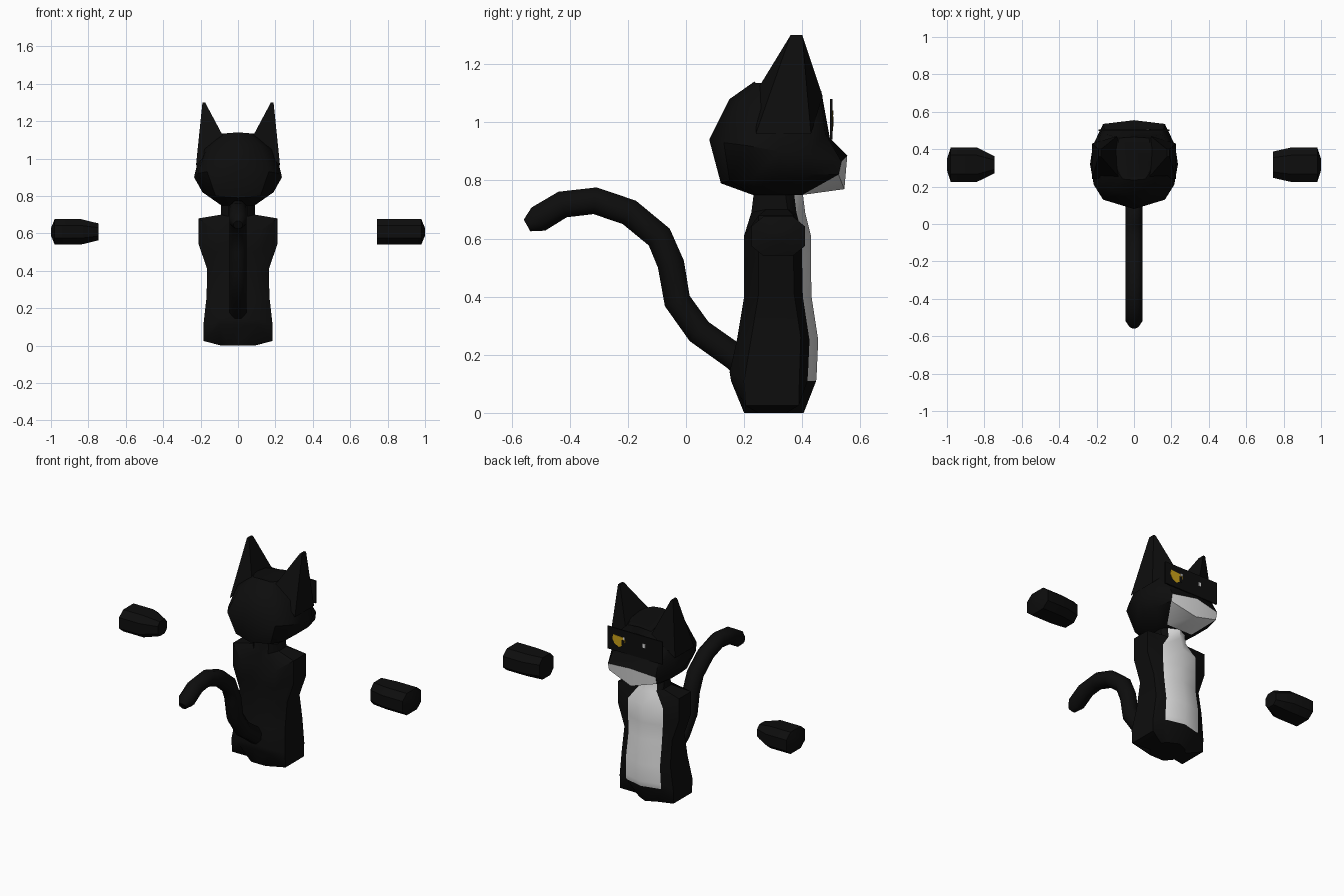
import bpy, bmesh, math
from mathutils import Vector

if "Cube" in bpy.data.objects:
    bpy.data.objects.remove(bpy.data.objects["Cube"])


def material(name, rgb):
    m = bpy.data.materials.new(name)
    m.diffuse_color = (*rgb, 1)
    m.use_nodes = True
    m.node_tree.nodes["Principled BSDF"].inputs["Base Color"].default_value = m.diffuse_color
    return m


BLACK = material("black_fur", (0.004, 0.004, 0.004))
WHITE = material("white_fur", (0.75, 0.75, 0.75))
YELLOW = material("yellow_eye", (0.6, 0.36, 0.01))


def finish(name, bm, mats, smooth=40):
    bmesh.ops.recalc_face_normals(bm, faces=bm.faces)
    me = bpy.data.meshes.new(name)
    bm.to_mesh(me)
    bm.free()
    for m in mats:
        me.materials.append(m)
    ob = bpy.data.objects.new(name, me)
    bpy.context.collection.objects.link(ob)
    bpy.ops.object.select_all(action='DESELECT')
    ob.select_set(True)
    bpy.context.view_layer.objects.active = ob
    bpy.ops.object.shade_smooth_by_angle(angle=math.radians(smooth))
    return ob


def loft(name, rings, mats=(BLACK,), paint=lambda band, col: 0, smooth=40):
    """Skin closed rings of points; paint picks the material per face."""
    bm = bmesh.new()
    vs = [[bm.verts.new(p) for p in r] for r in rings]
    n = len(vs[0])
    for b in range(len(vs) - 1):
        for c in range(n):
            d = (c + 1) % n
            f = bm.faces.new((vs[b][c], vs[b][d], vs[b + 1][d], vs[b + 1][c]))
            f.material_index = paint(b, c)
    bm.faces.new(vs[0])
    bm.faces.new(vs[-1])
    return finish(name, bm, mats, smooth)


def mirrored(half):
    """Half outline from back centre to front centre, completed across x."""
    return half + [(-x, y, z) for x, y, z in half[-2:0:-1]]


# Body with white chest strip: side z, centre z, half width, back y, front y
def body_ring(zs, zc, w, yb, yf):
    m = min(0.12, w * 0.7)
    return mirrored([(0, yb, zc), (w * 0.55, yb, zc), (w, yb + 0.05, zs),
                     (w, yf - 0.06, zs), (m, yf - 0.03, zc), (0, yf, zc)])


body = [body_ring(*p) for p in (
    (0, 0, 0.09, 0.20, 0.405), (0.025, 0.11, 0.185, 0.155, 0.448),
    (0.11, 0.14, 0.185, 0.15, 0.45), (0.26, 0.25, 0.168, 0.175, 0.455),
    (0.41, 0.40, 0.165, 0.20, 0.432), (0.54, 0.50, 0.21, 0.20, 0.43),
    (0.68, 0.61, 0.21, 0.20, 0.43), (0.70, 0.69, 0.09, 0.225, 0.41),
    (0.77, 0.77, 0.09, 0.235, 0.40))]
loft("body", body, (BLACK, WHITE), lambda b, c: int(b >= 1 and c in (4, 5)))

# Head with white muzzle
head = [
    [(0, .23, .75), (.05, .23, .75), (.09, .26, .75), (.09, .31, .75),
     (.09, .36, .75), (.09, .40, .75), (0, .40, .75)],
    [(0, .12, .79), (.12, .15, .80), (.16, .22, .80), (.19, .32, .82),
     (.19, .42, .82), (.165, .525, .82), (0, .545, .77)],
    [(0, .08, .94), (.165, .13, .93), (.215, .21, .92), (.235, .32, .90),
     (.22, .42, .89), (.165, .535, .865), (0, .555, .885)],
    [(0, .15, 1.08), (.12, .18, 1.07), (.17, .23, 1.05), (.20, .32, 1.05),
     (.195, .42, 1.03), (.15, .48, .96), (0, .495, .945)],
    [(0, .235, 1.14), (.06, .24, 1.135), (.08, .27, 1.135), (.09, .32, 1.135),
     (.09, .40, 1.125), (.08, .46, 1.10), (0, .465, 1.11)]]
loft("head", [mirrored(r) for r in head], (BLACK, WHITE),
     lambda b, c: int(b < 2 and c in (5, 6)))

# Ears
for side, s in (("left", -1), ("right", 1)):
    base = [(.08, .25, 1.12), (.225, .24, .96), (.225, .43, .96), (.09, .47, 1.09)]
    tip = [(.176, .36, 1.30), (.19, .36, 1.30), (.19, .40, 1.30), (.176, .40, 1.30)]
    loft(side + "_ear", [[(s * x, y, z) for x, y, z in r] for r in (base, tip)],
         smooth=25)

# Floating paws: x, half depth, half height
OCT = [(1, .5), (.55, 1), (-.55, 1), (-1, .5), (-1, -.5), (-.55, -1), (.55, -1), (1, -.5)]


def paw(name, s, sections):
    loft(name, [[(s * x, .317 + hy * a, .608 + hz * b) for a, b in OCT]
                for x, hy, hz in sections], smooth=30)


END = [(.84, .092, .068), (.98, .092, .068), (1.0, .03, .02)]
paw("left_paw", -1, [(.745, .045, .045)] + END)
paw("right_paw", 1, [(.742, .07, .068)] + END)

# Tail: octagonal tube along a path in the y-z plane
path = [Vector((0, y, z)) for y, z in (
    (.20, .165), (.165, .195), (.045, .28), (-.03, .385), (-.052, .512),
    (-.092, .605), (-.195, .69), (-.313, .73), (-.425, .717), (-.508, .667),
    (-.547, .645))]
rings = []
for i, p in enumerate(path):
    t = (path[min(i + 1, len(path) - 1)] - path[max(i - 1, 0)]).normalized()
    up = t.cross(Vector((1, 0, 0)))
    r = 0.025 if i == len(path) - 1 else 0.05
    rings.append([p + Vector((r * math.cos(a), 0, 0)) + up * r * math.sin(a)
                  for a in (math.tau * (k + .5) / 8 for k in range(8))])
loft("tail", rings, smooth=50)


# Thin plates on the face
def plate(name, outline, y0, y1, mat):
    loft(name, [[(x, y, z) for x, z in outline] for y in (y0, y1)], (mat,), smooth=20)


def box(x0, x1, z0, z1):
    return [(x0, z0), (x1, z0), (x1, z1), (x0, z1)]


plate("eye_band", box(-.19, .19, .94, 1.08), .496, .504, BLACK)
plate("yellow_iris", [(.15, 1.04), (.07, 1.035), (.065, 1.01), (.085, .985),
                      (.11, .97), (.14, .985), (.155, 1.01)], .503, .506, YELLOW)
plate("pupil", box(.07, .09, .985, 1.02), .505, .5075, BLACK)
plate("right_glint", box(.068, .08, 1.025, 1.04), .505, .508, WHITE)
plate("left_glint", box(-.072, -.055, 1.01, 1.035), .503, .506, WHITE)
